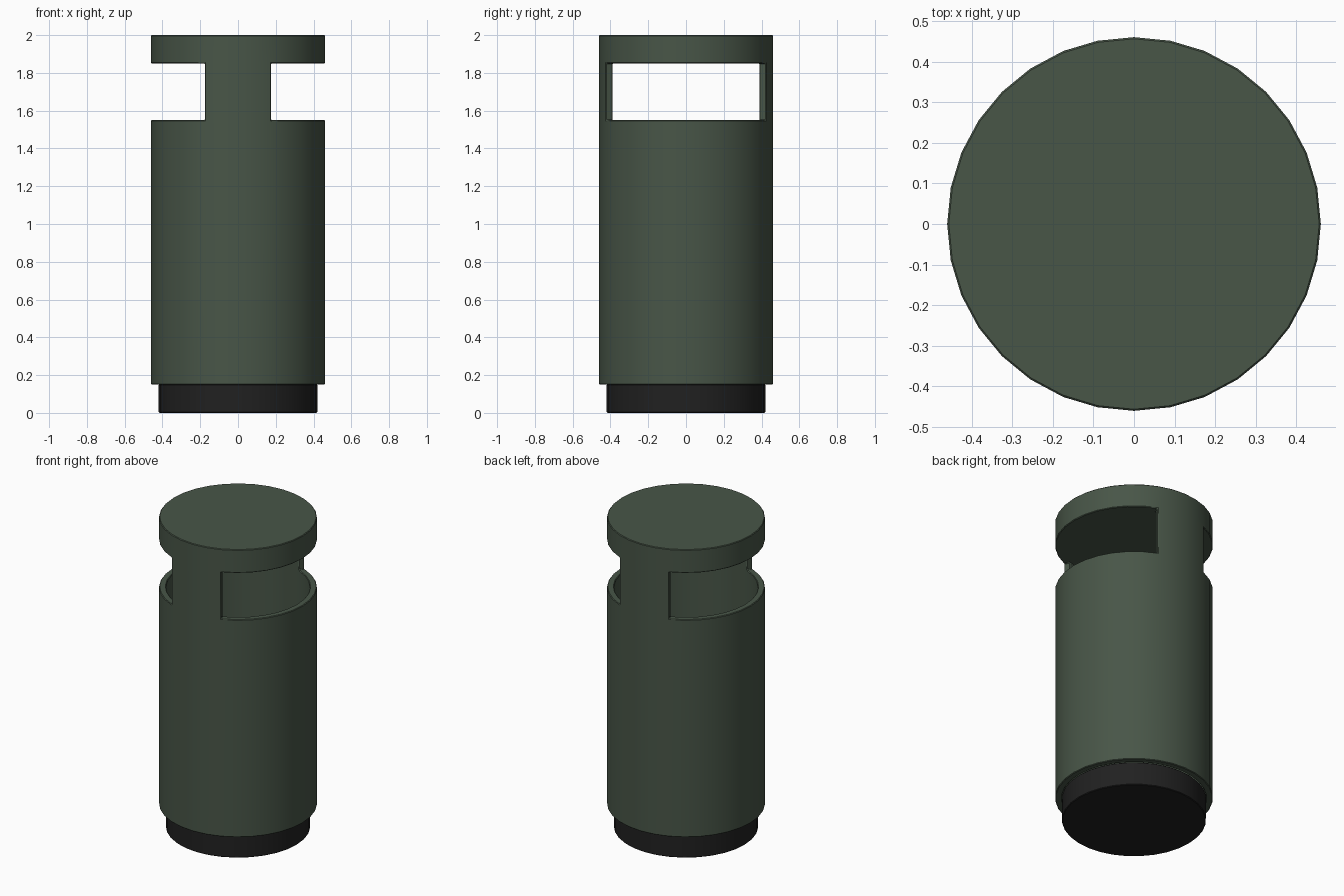
import bpy, bmesh, math

if "Cube" in bpy.data.objects:
    bpy.data.objects.remove(bpy.data.objects["Cube"])

SIDES = 32
R_OUT, R_IN = 0.46, 0.42
Z = [0.15, 1.55, 1.85, 2.0]          # body bottom, slot bottom, slot top, lid top


def material(name, rgb):
    m = bpy.data.materials.new(name)
    m.diffuse_color = (*rgb, 1)
    m.use_nodes = True
    m.node_tree.nodes["Principled BSDF"].inputs["Base Color"].default_value = m.diffuse_color
    return m


def finish(bm, name, mat):
    bmesh.ops.recalc_face_normals(bm, faces=bm.faces)
    me = bpy.data.meshes.new(name)
    bm.to_mesh(me)
    bm.free()
    ob = bpy.data.objects.new(name, me)
    bpy.context.collection.objects.link(ob)
    me.materials.append(mat)
    # tiny softened edges, smooth round walls
    bev = ob.modifiers.new("soft_edges", 'BEVEL')
    bev.width, bev.segments = 0.004, 1
    bev.limit_method, bev.angle_limit = 'ANGLE', math.radians(40)
    bpy.ops.object.select_all(action='DESELECT')
    ob.select_set(True)
    bpy.context.view_layer.objects.active = ob
    bpy.ops.object.shade_smooth_by_angle(angle=math.radians(35))
    return ob


green = material("dark green", (0.065, 0.092, 0.064))
black = material("near black", (0.015, 0.015, 0.015))

# Bin shell: hollow body, two posts (front and back) and a solid lid in one mesh
bm = bmesh.new()


def ring(r, z):
    return [bm.verts.new((r * math.cos(2 * math.pi * k / SIDES),
                          r * math.sin(2 * math.pi * k / SIDES), z)) for k in range(SIDES)]


def is_post(k):
    return 6 <= k % 16 < 10


outer = [ring(R_OUT, z) for z in Z]
inner = [ring(R_IN, z) for z in Z[:3]]
for k in range(SIDES):
    n = (k + 1) % SIDES

    def quad(a, b):
        bm.faces.new((a[k], a[n], b[n], b[k]))

    quad(outer[0], outer[1])                 # body wall
    quad(inner[0], inner[1])
    quad(outer[0], inner[0])                 # bottom rim
    quad(outer[2], outer[3])                 # lid edge
    if is_post(k):
        quad(outer[1], outer[2])
        quad(inner[1], inner[2])
    else:                                    # open slot
        quad(outer[1], inner[1])
        quad(outer[2], inner[2])
    if is_post(k) != is_post(k - 1):         # post flanks
        bm.faces.new((outer[1][k], outer[2][k], inner[2][k], inner[1][k]))
bm.faces.new(outer[3])                       # lid top
bm.faces.new(inner[2])                       # lid underside
finish(bm, "bin_shell", green)

# Base plinth, closing the bottom of the bin
bm = bmesh.new()
low, high = ring(R_IN, 0.0), ring(R_IN, 0.152)
for k in range(SIDES):
    n = (k + 1) % SIDES
    bm.faces.new((low[k], low[n], high[n], high[k]))
bm.faces.new(low)
bm.faces.new(high)
finish(bm, "base_plinth", black)
